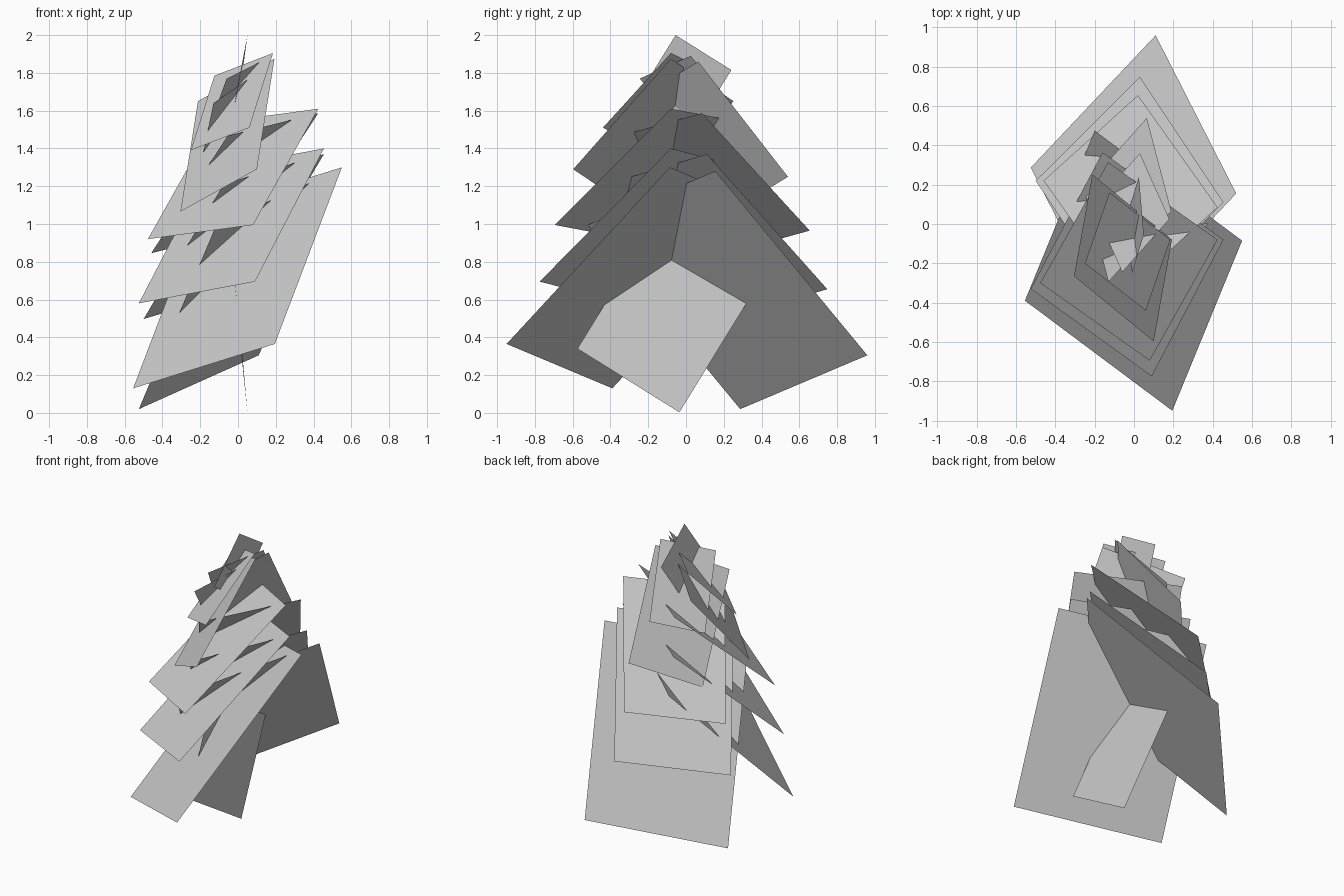
import bpy
from mathutils import Vector


def card(name, low, mid, high):
    """Flat four-cornered card; the fourth corner completes the rectangle."""
    a, b, c = Vector(low), Vector(mid), Vector(high)
    mesh = bpy.data.meshes.new(name)
    mesh.from_pydata([a, b, c, a + c - b], [], [(0, 1, 2, 3)])
    mesh.update()
    obj = bpy.data.objects.new(name, mesh)
    bpy.context.collection.objects.link(obj)
    return obj


# Front slope: overlapping foliage cards, largest at the bottom
front = [
    ((-.555, -.39, .13), (.195, -.95, .365), (.55, -.085, 1.30)),
    ((-.525, -.33, .58), (.09, -.775, .695), (.455, -.08, 1.40)),
    ((-.477, -.30, .92), (.08, -.695, .995), (.425, -.08, 1.61)),
    ((-.305, -.265, 1.065), (.10, -.597, 1.29), (.193, -.08, 1.875)),
    ((-.25, -.20, 1.39), (.06, -.44, 1.51), (.185, -.08, 1.905)),
]

# Back slope: the matching cards leaning the other way
back = [
    ((-.525, .287, .02), (.11, .96, .305), (.52, .155, 1.28)),
    ((-.50, .22, .497), (.03, .748, .655), (.455, .11, 1.37)),
    ((-.46, .22, .845), (.02, .655, .965), (.425, .085, 1.587)),
    ((-.255, .18, 1.03), (.065, .54, 1.25), (.19, .065, 1.86)),
    ((-.21, .09, 1.36), (.03, .36, 1.48), (.18, .025, 1.89)),
]
for side, cards in (("front", front), ("back", back)):
    for i, pts in enumerate(cards):
        card(f"{side}_foliage_{i + 1}", *pts)

# Upright cards: trunk at the foot, tip at the crown
card("trunk_card", (.02, -.575, .34), (.05, -.035, .003), (-.01, .32, .58))
card("crown_card", (-.01, -.25, 1.685), (.05, -.055, 2.0), (.025, .24, 1.815))
